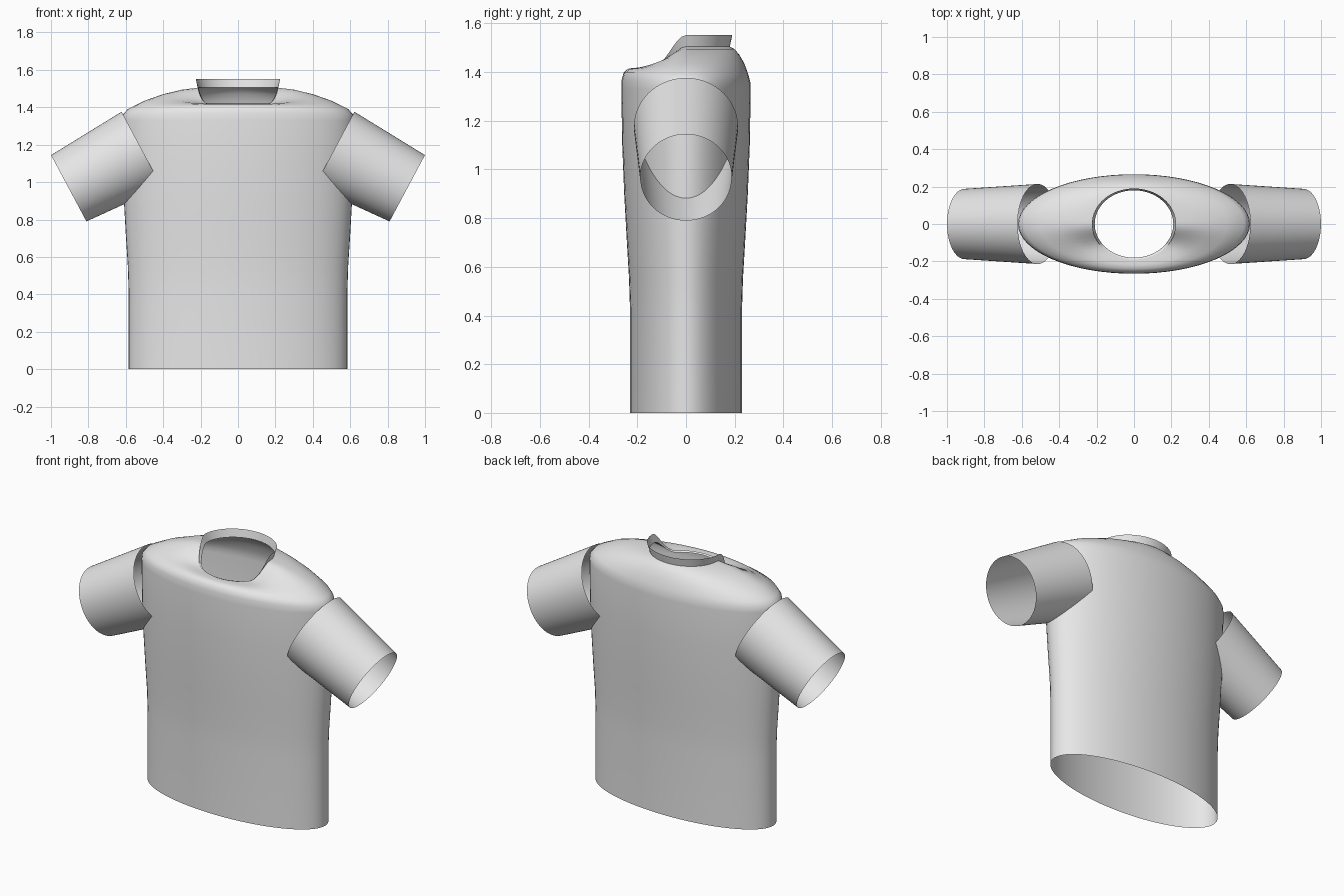
import bpy
import bmesh
from math import sin, cos, tau, radians
from mathutils import Vector

if "Cube" in bpy.data.objects:
    bpy.data.objects.remove(bpy.data.objects["Cube"], do_unlink=True)

SIDES = 64

fabric = bpy.data.materials.new("light grey fabric")
fabric.use_nodes = True
fabric.diffuse_color = (0.8, 0.8, 0.8, 1)
fabric.node_tree.nodes["Principled BSDF"].inputs["Base Color"].default_value = (0.8, 0.8, 0.8, 1)


def loft(name, rings):
    """Skin an open tube through rings of points."""
    bm = bmesh.new()
    loops = [[bm.verts.new(p) for p in ring] for ring in rings]
    for low, high in zip(loops, loops[1:]):
        for i in range(SIDES):
            j = (i + 1) % SIDES
            bm.faces.new((low[i], low[j], high[j], high[i]))
    mesh = bpy.data.meshes.new(name)
    bm.to_mesh(mesh)
    bm.free()
    mesh.materials.append(fabric)
    obj = bpy.data.objects.new(name, mesh)
    bpy.context.collection.objects.link(obj)
    bpy.ops.object.select_all(action="DESELECT")
    obj.select_set(True)
    bpy.context.view_layer.objects.active = obj
    bpy.ops.object.shade_smooth_by_angle(angle=radians(50))
    return obj


def dipped_ring(rx, ry, z_back, z_front, reach=1.0):
    """Ellipse whose front half eases down to a lower height."""
    points = []
    for i in range(SIDES):
        a = tau * i / SIDES
        t = min(max(-sin(a) / reach, 0), 1)
        ease = t * t * (3 - 2 * t)
        points.append((rx * cos(a), ry * sin(a), z_back + (z_front - z_back) * ease))
    return points


# Torso: straight hem, wider chest, rounded shoulders, dipped neckline
body = [(0.585, 0.23, 0), (0.585, 0.23, 0.42), (0.589, 0.234, 0.55),
        (0.6, 0.244, 0.72), (0.61, 0.254, 0.9), (0.617, 0.262, 1.1), (0.62, 0.266, 1.33)]
shoulders = [(0.616, 0.264, 1.36, 1.37, 1), (0.59, 0.256, 1.39, 1.398, 1),
             (0.5, 0.24, 1.435, 1.413, 1), (0.4, 0.22, 1.47, 1.417, 1),
             (0.3, 0.2, 1.494, 1.416, 0.85), (0.21, 0.18, 1.505, 1.415, 0.7)]
loft("torso", [dipped_ring(rx, ry, z, z) for rx, ry, z in body]
     + [dipped_ring(*s) for s in shoulders])

# Collar band, flared and tapering away at the front
loft("collar", [dipped_ring(0.21, 0.18, 1.505, 1.413, 0.7),
                dipped_ring(0.225, 0.19, 1.552, 1.42, 0.7)])

# Sleeves: open tapered tubes sloping down
inner, outer = Vector((0.515, 0, 1.175)), Vector((0.905, 0, 0.967))
for side, name in ((1, "left_sleeve"), (-1, "right_sleeve")):
    axis = (outer - inner).normalized()
    up = Vector((-axis.z, 0, axis.x))
    rings = []
    for centre, tall, deep in ((inner, 0.228, 0.214), (outer, 0.201, 0.188)):
        ring = []
        for i in range(SIDES):
            a = tau * i / SIDES
            p = centre + up * (tall * cos(a)) + Vector((0, side * deep * sin(a), 0))
            ring.append((side * p.x, p.y, p.z))
        rings.append(ring)
    loft(name, rings)
